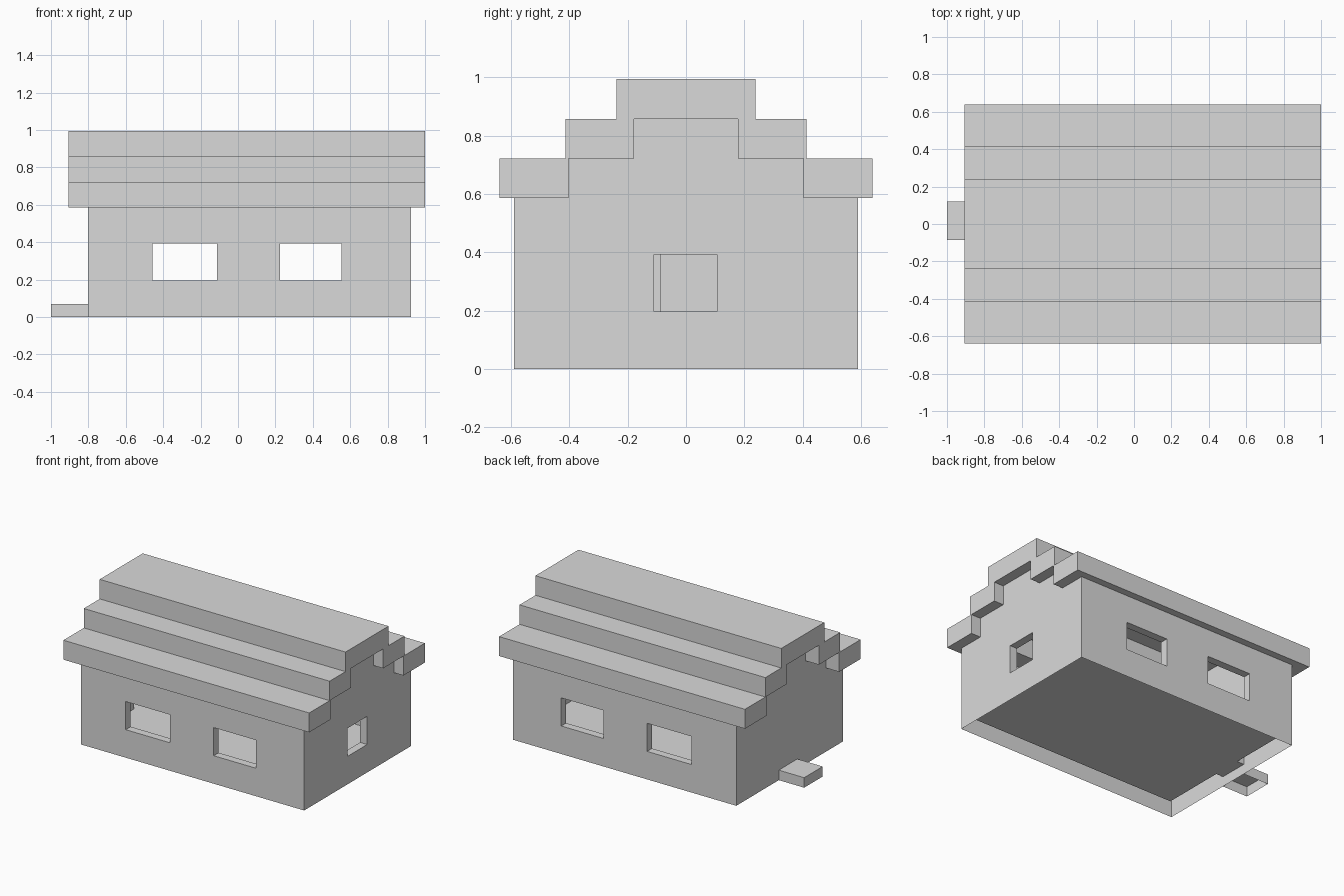
import bpy
import bmesh

if "Cube" in bpy.data.objects:
    bpy.data.objects.remove(bpy.data.objects["Cube"], do_unlink=True)

# One plain grey for the whole building
grey = bpy.data.materials.new("plain_grey")
grey.use_nodes = True
grey.diffuse_color = (0.7, 0.7, 0.7, 1)
grey.node_tree.nodes["Principled BSDF"].inputs["Base Color"].default_value = (0.7, 0.7, 0.7, 1)


def prism(name, profile, x0, x1):
    """Extrude a (y, z) outline along x."""
    bm = bmesh.new()
    face = bm.faces.new([bm.verts.new((x0, y, z)) for y, z in profile])
    out = bmesh.ops.extrude_face_region(bm, geom=[face])
    moved = [v for v in out["geom"] if isinstance(v, bmesh.types.BMVert)]
    bmesh.ops.translate(bm, verts=moved, vec=(x1 - x0, 0, 0))
    bmesh.ops.recalc_face_normals(bm, faces=bm.faces[:])
    mesh = bpy.data.meshes.new(name)
    bm.to_mesh(mesh)
    bm.free()
    mesh.materials.append(grey)
    obj = bpy.data.objects.new(name, mesh)
    bpy.context.collection.objects.link(obj)
    return obj


def box(name, x0, x1, y0, y1, z0, z1):
    return prism(name, [(y0, z0), (y1, z0), (y1, z1), (y0, z1)], x0, x1)


def cut(body, cutter):
    """Subtract a cutter from the body and discard the cutter."""
    cutter.hide_render = True
    mod = body.modifiers.new("opening", "BOOLEAN")
    mod.operation = "DIFFERENCE"
    mod.solver = "EXACT"
    mod.object = cutter
    bpy.context.view_layer.objects.active = body
    bpy.ops.object.modifier_apply(modifier=mod.name)
    bpy.data.objects.remove(cutter, do_unlink=True)


def open_bottom(obj):
    """Remove the faces lying on the ground."""
    bm = bmesh.new()
    bm.from_mesh(obj.data)
    ground = [f for f in bm.faces if f.calc_center_median().z < 0.001]
    bmesh.ops.delete(bm, geom=ground, context="FACES")
    bm.to_mesh(obj.data)
    bm.free()


def mirrored(half):
    """Complete a symmetric outline from its +y half."""
    return half + [(-y, z) for y, z in reversed(half)]


# Main dimensions: T is the wall thickness, GAP the ceiling skin
X0, X1 = -0.803, 0.926
W, T, GAP = 0.59, 0.055, 0.004
FLOOR, EAVE, MID, HIGH, TOP = 0.07, 0.586, 0.722, 0.858, 0.995
SILL, HEAD = 0.196, 0.393
DOOR_Y0, DOOR_Y1, LINTEL = -0.085, 0.12, 0.475


def gable(side, base, inset):
    """Stepped gable outline, drawn in from the roof by the inset."""
    a, b = 0.403 - inset, 0.178 - inset
    return mirrored([(side, base), (side, EAVE - inset), (a, EAVE - inset),
                     (a, MID - inset), (b, MID - inset), (b, HIGH - inset)])


# Walls with a hollow room inside; its floor is raised to the doorstep
walls = prism("walls", gable(W, 0, 0), X0, X1)
cut(walls, prism("room_cutter", gable(W - T, FLOOR, GAP), X0 + T, X1 - T))

# Two windows in each long wall, one in the left gable, a doorway in the right
for side in (-1, 1):
    ya, yb = sorted((side * (W + T), side * (W - 2 * T)))
    for xa, xb in ((-0.457, -0.112), (0.225, 0.554)):
        cut(walls, box("window_cutter", xa, xb, ya, yb, SILL, HEAD))
cut(walls, box("window_cutter", X1 - 2 * T, X1 + T, -0.11, 0.107, SILL, HEAD))
cut(walls, box("doorway_cutter", X0 - T, X0 + 2 * T, DOOR_Y0, DOOR_Y1, FLOOR, LINTEL))
open_bottom(walls)

# Stepped roof: outer outline over the top, inner outline back underneath
outer = mirrored([(0.64, EAVE), (0.64, MID), (0.414, MID),
                  (0.414, HIGH), (0.238, HIGH), (0.238, TOP)])
inner = mirrored([(0.403, EAVE), (0.403, MID), (0.178, MID), (0.178, HIGH)])
prism("roof", outer + inner[::-1], -0.905, 1.0)

# Thin door flush with the outside of the wall, and a hollow doorstep
box("door", X0, X0 + 0.006, DOOR_Y0, DOOR_Y1, FLOOR, LINTEL)
open_bottom(box("doorstep", -1.0, X0, DOOR_Y0, DOOR_Y1, 0, FLOOR))
